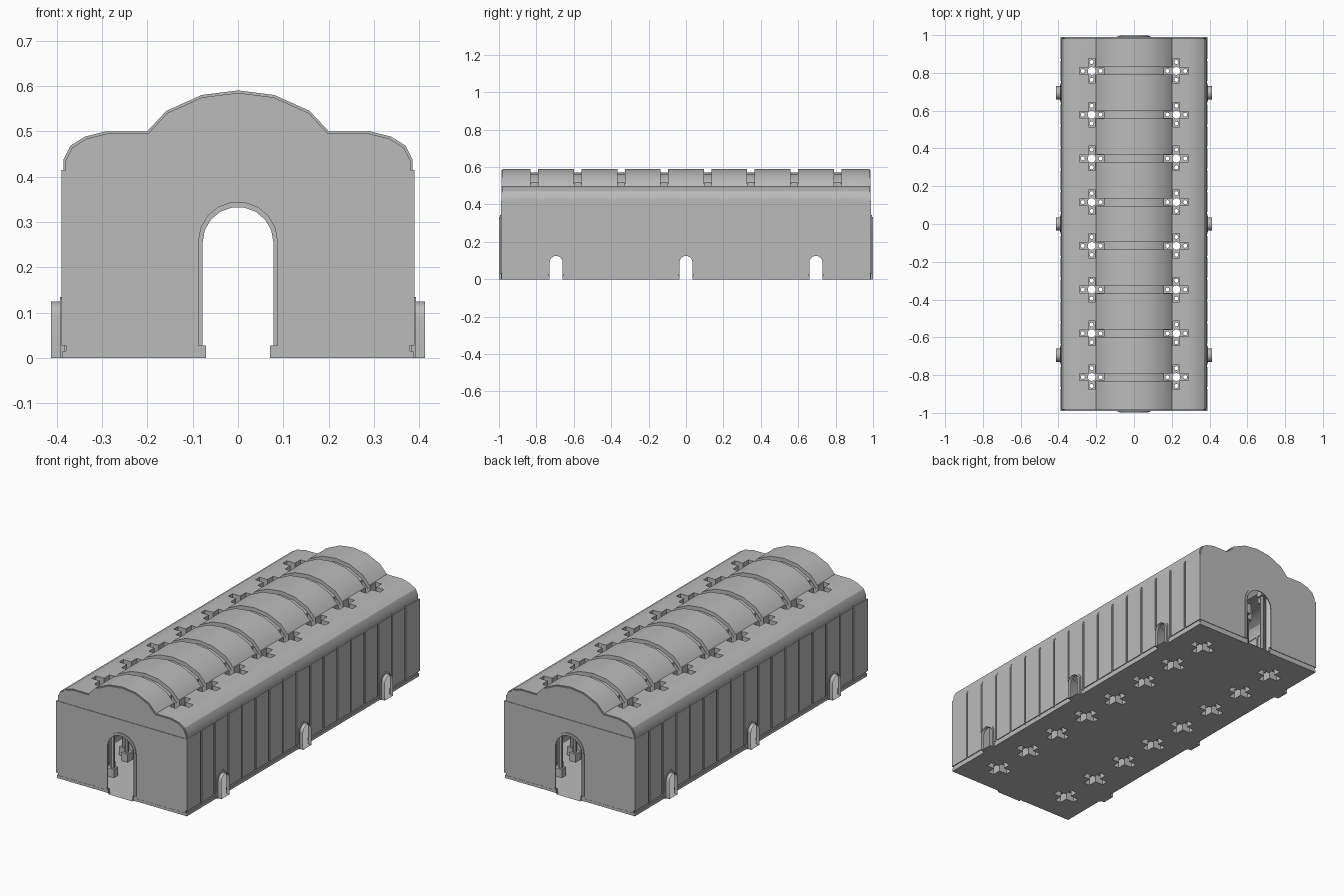
import bpy, bmesh, math
from mathutils import Vector

if "Cube" in bpy.data.objects:
    bpy.data.objects.remove(bpy.data.objects["Cube"], do_unlink=True)

BAY = 0.2315
RIB_YS = [(i - 3.5) * BAY for i in range(8)]
AISLE_X = 0.224
NAVE = [(-0.2, 0.5), (-0.158, 0.545), (-0.08, 0.58), (0, 0.59),
        (0.08, 0.58), (0.158, 0.545), (0.2, 0.5)]
AISLE = [(0.29, 0.5), (0.338, 0.488), (0.37, 0.468), (0.385, 0.438)]


def prism(bm, outline, axis, lo, hi):
    """Extrude a 2D outline along x, y or z."""
    def place(a, b, t):
        return {"x": (t, a, b), "y": (a, t, b), "z": (a, b, t)}[axis]
    base = bm.faces.new([bm.verts.new(place(a, b, lo)) for a, b in outline])
    out = bmesh.ops.extrude_face_region(bm, geom=[base])
    moved = [v for v in out["geom"] if isinstance(v, bmesh.types.BMVert)]
    bmesh.ops.translate(bm, verts=moved, vec=Vector(place(0, 0, hi - lo)))


def box(bm, x, y, z):
    prism(bm, [(x[0], y[0]), (x[1], y[0]), (x[1], y[1]), (x[0], y[1])], "z", *z)


def make(name, build):
    bm = bmesh.new()
    build(bm)
    bmesh.ops.recalc_face_normals(bm, faces=bm.faces[:])
    mesh = bpy.data.meshes.new(name)
    bm.to_mesh(mesh)
    bm.free()
    ob = bpy.data.objects.new(name, mesh)
    bpy.context.scene.collection.objects.link(ob)
    return ob


def combine(target, operation, build):
    """Boolean a temporary solid into the target and bake the result."""
    tool = make("tool", build)
    mod = target.modifiers.new("cut", "BOOLEAN")
    mod.operation, mod.solver, mod.object = operation, "EXACT", tool
    graph = bpy.context.evaluated_depsgraph_get()
    graph.update()
    baked = bpy.data.meshes.new_from_object(target.evaluated_get(graph))
    target.modifiers.clear()
    target.data = baked
    bpy.data.objects.remove(tool, do_unlink=True)


def arch(half, top, steps=9):
    """Round-headed opening standing on the floor."""
    head = [(half * math.cos(math.pi * i / steps),
             top - half + half * math.sin(math.pi * i / steps))
            for i in range(steps + 1)]
    return [(half, 0)] + head + [(-half, 0)]


def circle(cx, cy, r, n):
    return [(cx + r * math.cos(math.tau * i / n), cy + r * math.sin(math.tau * i / n))
            for i in range(n)]


def cross(cx, cy, arm=0.065, w=0.018):
    quarter = [(arm, -w), (arm, w), (w, w)]
    points = []
    for k in range(4):
        c, s = [(1, 0), (0, 1), (-1, 0), (0, -1)][k]
        points += [(cx + c * x - s * y, cy + s * x + c * y) for x, y in quarter]
    return points


def piers():
    return [(sx * AISLE_X, y) for sx in (-1, 1) for y in RIB_YS]


# Roofed core: tall nave vault between two rounded aisles
profile = ([(-0.384, 0)] + [(-x, z) for x, z in reversed(AISLE)] + NAVE + AISLE
           + [(0.384, 0)])
hall = make("hall_shell", lambda bm: prism(bm, profile, "y", -0.981, 0.981))

# Slightly smaller gable faces
gable = [(x * 0.988, z * 0.991) for x, z in profile]
combine(hall, "UNION", lambda bm: prism(bm, gable, "y", -0.986, 0.986))

# Wall band and floor edge
combine(hall, "UNION", lambda bm: box(bm, (-0.389, 0.389), (-0.989, 0.989), (0.028, 0.415)))
combine(hall, "UNION", lambda bm: box(bm, (-0.387, 0.387), (-0.987, 0.987), (0, 0.015)))

# End doors: outer frame then inner passage
for half, top, reach in ((0.088, 0.345, 0.994), (0.078, 0.333, 0.999)):
    combine(hall, "UNION", lambda bm: prism(bm, arch(half, top), "y", -reach, reach))

# Side doors
SIDE_DOORS = (-3 * BAY, 0, 3 * BAY)
for half, top, reach in ((0.042, 0.135, 0.393), (0.035, 0.125, 0.412)):
    def side_doors(bm):
        for y in SIDE_DOORS:
            prism(bm, [(a + y, b) for a, b in arch(half, top)], "x", -reach, reach)
    combine(hall, "UNION", side_doors)


# Plinth blocks beside the end doors
def door_plinths(bm):
    for sx in (-1, 1):
        for sy in (-1, 1):
            xs = sorted((sx * 0.071, sx * 0.1))
            ys = sorted((sy * 0.988, sy * 1.05))
            box(bm, xs, ys, (-0.05, 0.028))
combine(hall, "DIFFERENCE", door_plinths)


# Vault ribs sunk into the nave roof
def ribs(bm):
    band = [(x * 0.96, z - 0.02) for x, z in NAVE] + [(0.192, 0.7), (-0.192, 0.7)]
    for y in RIB_YS:
        prism(bm, band, "y", y - 0.02, y + 0.02)
combine(hall, "DIFFERENCE", ribs)


# Narrow upright grooves along the side walls
def wall_grooves(bm):
    for i in range(16):
        y = (i - 7.5) * BAY / 2
        for xs in ((-0.5, -0.3835), (0.3835, 0.5)):
            box(bm, xs, (y - 0.005, y + 0.005), (0.02, 0.425))
combine(hall, "DIFFERENCE", wall_grooves)


# Hollow piers: cross-shaped capital, cross-shaped base, five round shafts
def capitals(bm):
    for x, y in piers():
        prism(bm, cross(x, y), "z", 0.445, 0.7)


def bases(bm):
    for x, y in piers():
        prism(bm, cross(x, y), "z", -0.1, 0.045)


def shafts(bm):
    for x, y in piers():
        prism(bm, circle(x, y, 0.021, 12), "z", 0.03, 0.46)
        for dx, dy in ((1, 0), (-1, 0), (0, 1), (0, -1)):
            prism(bm, circle(x + dx * 0.047, y + dy * 0.047, 0.011, 8), "z", 0.03, 0.46)


for part in (capitals, bases, shafts):
    combine(hall, "DIFFERENCE", part)

# Open the outer ends of every door
bm = bmesh.new()
bm.from_mesh(hall.data)
ends = [f for f in bm.faces
        if abs(f.calc_center_median().y) > 0.9985 or abs(f.calc_center_median().x) > 0.4115]
bmesh.ops.delete(bm, geom=ends, context="FACES")
bm.to_mesh(hall.data)
bm.free()

# Plain stone colour
stone = bpy.data.materials.new("grey_stone")
stone.use_nodes = True
grey = (0.5, 0.5, 0.5, 1)
stone.diffuse_color = grey
stone.node_tree.nodes["Principled BSDF"].inputs["Base Color"].default_value = grey
hall.data.materials.clear()
hall.data.materials.append(stone)

bpy.ops.object.select_all(action="DESELECT")
hall.select_set(True)
bpy.context.view_layer.objects.active = hall
bpy.ops.object.shade_smooth_by_angle(angle=math.radians(30))
